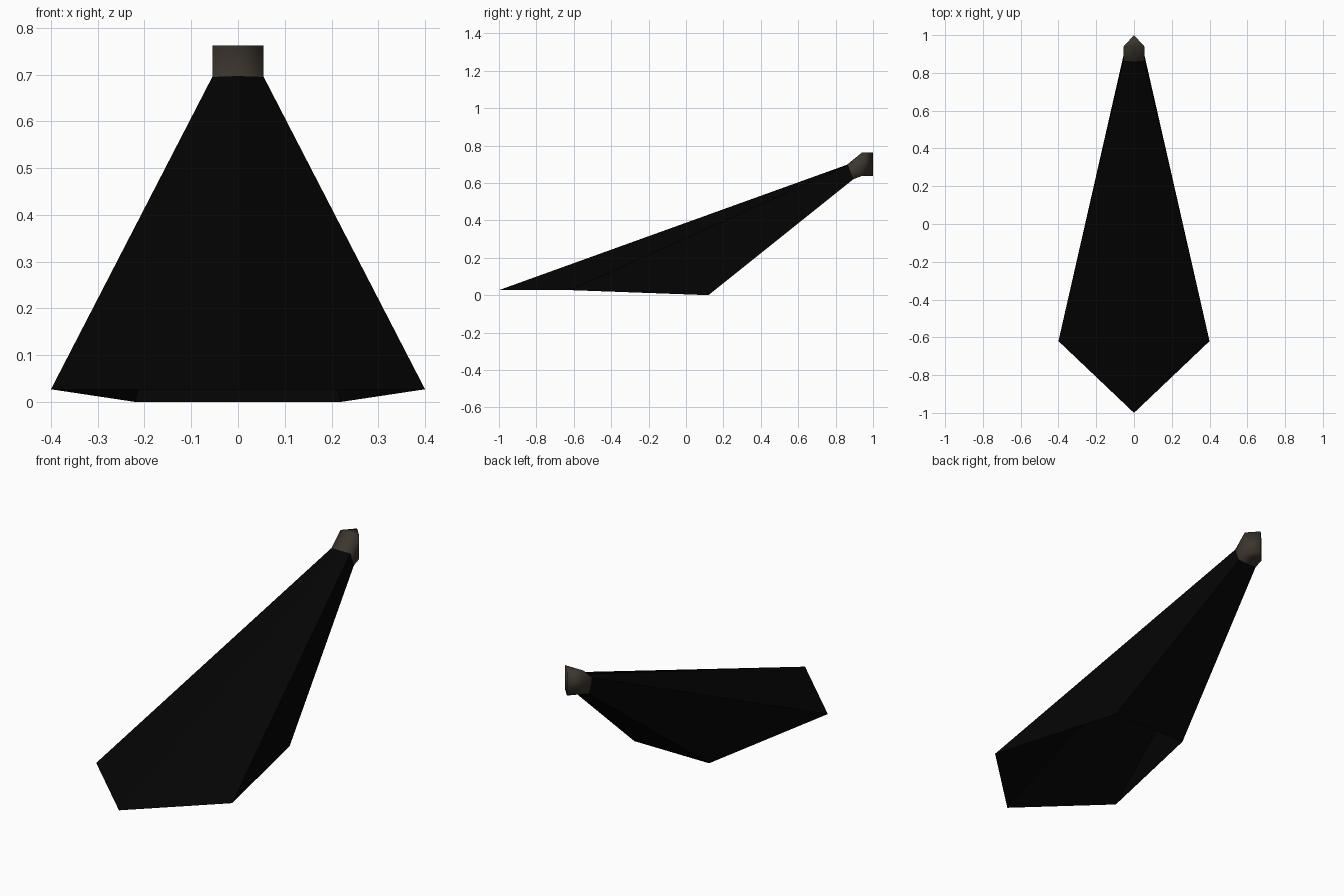
import bpy
import bmesh

if "Cube" in bpy.data.objects:
    bpy.data.objects.remove(bpy.data.objects["Cube"])


def material(name, rgb):
    mat = bpy.data.materials.new(name)
    mat.diffuse_color = (*rgb, 1.0)
    mat.use_nodes = True
    mat.node_tree.nodes["Principled BSDF"].inputs["Base Color"].default_value = mat.diffuse_color
    return mat


def half_part(name, points, faces, mat, smooth=False):
    """Build the right half from named corner points and mirror it across x."""
    bm = bmesh.new()
    verts = {key: bm.verts.new(co) for key, co in points.items()}
    for face in faces:
        bm.faces.new([verts[k] for k in face.split()])
    # mirror the half and weld the centre line
    geom = bm.verts[:] + bm.edges[:] + bm.faces[:]
    bmesh.ops.mirror(bm, geom=geom, axis='X', merge_dist=0.0001)
    bmesh.ops.remove_doubles(bm, verts=bm.verts[:], dist=0.0005)
    bmesh.ops.recalc_face_normals(bm, faces=bm.faces[:])
    for f in bm.faces:
        f.smooth = smooth
    mesh = bpy.data.meshes.new(name)
    bm.to_mesh(mesh)
    bm.free()
    obj = bpy.data.objects.new(name, mesh)
    bpy.context.collection.objects.link(obj)
    mesh.materials.append(mat)
    return obj


black = material("black", (0.0012, 0.0012, 0.0012))
brown = material("dark brown", (0.045, 0.037, 0.027))

# shared corners where the blade meets the stub
joint = {
    "ridge_end": (0, 0.86, 0.697), "side_end": (0.055, 0.865, 0.695),
    "under_side": (0.055, 0.895, 0.62), "under_mid": (0, 0.895, 0.62),
}

# tapering faceted blade, open underneath
half_part("blade", {
    **joint,
    "tip": (0, -1, 0.027), "wide": (0.4, -0.62, 0.027),
    "heel": (0.22, 0.12, 0), "heel_mid": (0, 0.12, 0),
}, [
    "tip wide side_end ridge_end",         # upper slope
    "wide heel under_side side_end",       # side
    "heel_mid under_mid under_side heel",  # rising underside
], black)

# wedge-ended stub at the high end
half_part("stub", {
    **joint,
    "top_side": (0.055, 0.94, 0.762), "top_mid": (0, 0.94, 0.762), "top_point": (0, 1, 0.762),
    "low_side": (0.055, 0.94, 0.637), "low_mid": (0, 0.94, 0.637), "low_point": (0, 1, 0.637),
}, [
    "ridge_end side_end top_side top_mid",
    "top_mid top_side top_point",
    "side_end under_side low_side top_side",
    "top_side low_side low_point top_point",
    "under_mid low_mid low_side under_side",
    "low_mid low_point low_side",
], brown, smooth=True)
